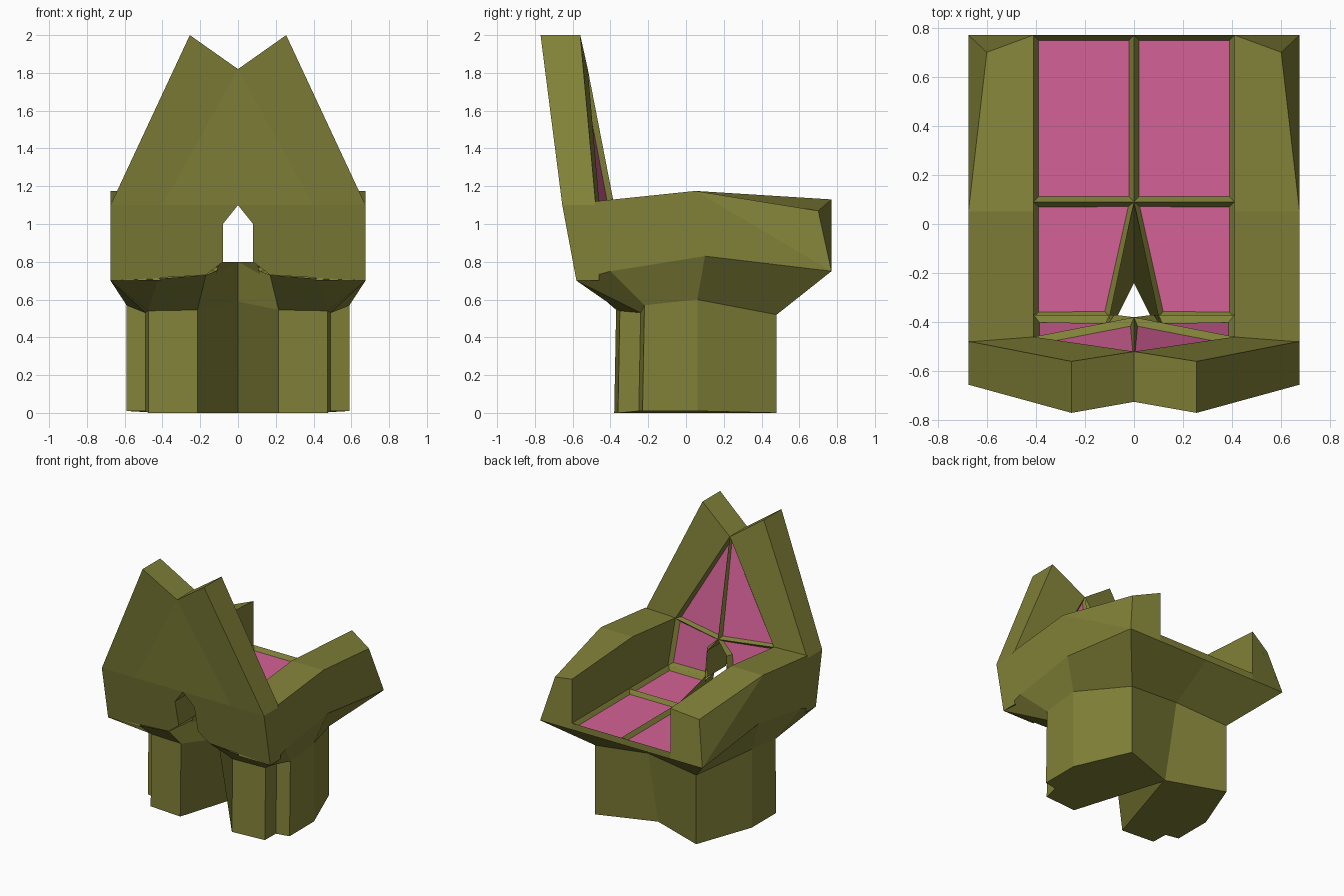
import bpy, bmesh
from mathutils import Vector

if "Cube" in bpy.data.objects:
    bpy.data.objects.remove(bpy.data.objects["Cube"])


def material(name, rgb):
    m = bpy.data.materials.new(name)
    m.diffuse_color = (*rgb, 1)
    m.use_nodes = True
    m.node_tree.nodes["Principled BSDF"].inputs["Base Color"].default_value = m.diffuse_color
    return m


OLIVE = material("olive", (0.22, 0.22, 0.04))
PINK = material("pink", (0.66, 0.12, 0.31))


def finish(name, bm):
    """Turn a right-hand half into a mirrored object."""
    me = bpy.data.meshes.new(name)
    bm.to_mesh(me)
    bm.free()
    me.materials.append(OLIVE)
    me.materials.append(PINK)
    ob = bpy.data.objects.new(name, me)
    bpy.context.collection.objects.link(ob)
    mod = ob.modifiers.new("Mirror", 'MIRROR')
    mod.merge_threshold = 0.002
    return ob


def loft(bm, rings, close):
    """Skin a list of equal-length rings; returns the vertex rings."""
    vr = [[bm.verts.new(p) for p in r] for r in rings]
    n = len(vr[0])
    for a, b in zip(vr, vr[1:]):
        for i in range(n if close else n - 1):
            j = (i + 1) % n
            bm.faces.new((a[i], a[j], b[j], b[i]))
    return vr


def padded(name, cells, extra):
    """Framed cells with sunken pink panels, plus plain edge faces."""
    bm = bmesh.new()
    faces = []
    for c in cells:
        f = bm.faces.new([bm.verts.new(p) for p in c])
        f.normal_update()
        if f.normal.dot(Vector((0, 1, 1))) < 0:
            f.normal_flip()
        faces.append(f)
    bmesh.ops.inset_individual(bm, faces=faces, thickness=0.03, depth=-0.03)
    for f in faces:
        f.material_index = 1
    for e in extra:
        bm.faces.new([bm.verts.new(p) for p in e])
    return finish(name, bm)


# Two-lobed base flaring out to the seat body
bottom = [(0, .33, 0), (.42, .48, 0), (.59, .06, .01), (.59, -.23, .01),
          (.49, -.25, .01), (.475, -.36, 0), (.215, -.38, 0), (0, .31, 0)]
waist = [(0, .45, .56), (.42, .48, .52), (.59, .06, .60), (.59, -.22, .57),
         (.49, -.24, .53), (.475, -.35, .54), (.215, -.37, .545), (0, -.24, .59)]
flare = [(0, .77, .75), (.675, .77, .75), (.675, .10, .83), (.675, -.40, .75),
         (.675, -.58, .70), (.42, -.58, .71), (.17, -.58, .73), (0, .09, .80)]
bm = bmesh.new()
vr = loft(bm, [bottom, waist, flare], False)
bm.faces.new(vr[0])
bmesh.ops.recalc_face_normals(bm, faces=bm.faces)
finish("base", bm)

# Armrests with a chamfered front outer corner
inner = [(.41, -.48, 1.12), (.41, .05, 1.175), (.41, .77, 1.13), (.41, .77, .75),
         (.41, .10, .76), (.41, -.40, .72), (.41, -.58, .70)]
outer = [(.675, -.48, 1.12), (.675, .05, 1.175), (.60, .70, 1.07), (.675, .77, .75),
         (.675, .10, .83), (.675, -.40, .75), (.675, -.58, .70)]
bm = bmesh.new()
a, b = loft(bm, [inner, outer], True)
bm.faces.new(a)
bm.faces.new((b[1], b[2], b[3]))
bm.faces.new((b[0], b[1], b[3], b[4], b[5], b[6]))
bmesh.ops.recalc_face_normals(bm, faces=bm.faces)
finish("armrest", bm)

# Two-peaked back shell, each point: x, z, back y, front y
shell = [(0, 1.82, -.725, -.52), (.255, 2, -.77, -.56), (.675, 1.10, -.655, -.478),
         (.675, .70, -.58, -.46), (.17, .73, -.58, -.42), (.08, .80, -.59, -.37),
         (.08, 1.0, -.635, -.37), (0, 1.10, -.655, -.38)]
bm = bmesh.new()
back, front = loft(bm, [[(x, yb, z) for x, z, yb, yf in shell],
                        [(x, yf, z) for x, z, yb, yf in shell]], False)
mid = bm.verts.new((.40, -.655, 1.10))
bm.faces.new((back[0], back[1], back[2], mid))
bm.faces.new((back[0], mid, back[7]))
bm.faces.new((mid, back[2], back[3], back[4], back[5], back[6], back[7]))
corner = bm.verts.new((.41, -.46, 1.12))
bm.faces.new((front[0], front[1], front[2], corner))
bmesh.ops.recalc_face_normals(bm, faces=bm.faces)
finish("back_shell", bm)

# Backrest panels: upper triangle, lower panel beside the opening
padded("backrest_panels",
       [[(0, -.52, 1.82), (.41, -.46, 1.12), (0, -.38, 1.10)],
        [(.10, -.37, .80), (.41, -.37, .80), (.41, -.46, 1.12),
         (0, -.38, 1.10), (.08, -.37, 1.0)]], [])

# Seat panels with front edge and slit wall
padded("seat_panels",
       [[(0, .77, .80), (.41, .77, .80), (.41, .09, .80), (0, .09, .80)],
        [(0, .09, .80), (.41, .09, .80), (.41, -.38, .80), (.10, -.38, .80)]],
       [[(0, .77, .75), (.42, .77, .75), (.42, .77, .80), (0, .77, .80)],
        [(0, .09, .80), (.10, -.38, .80), (.12, -.40, .72), (0, .09, .76)]])
